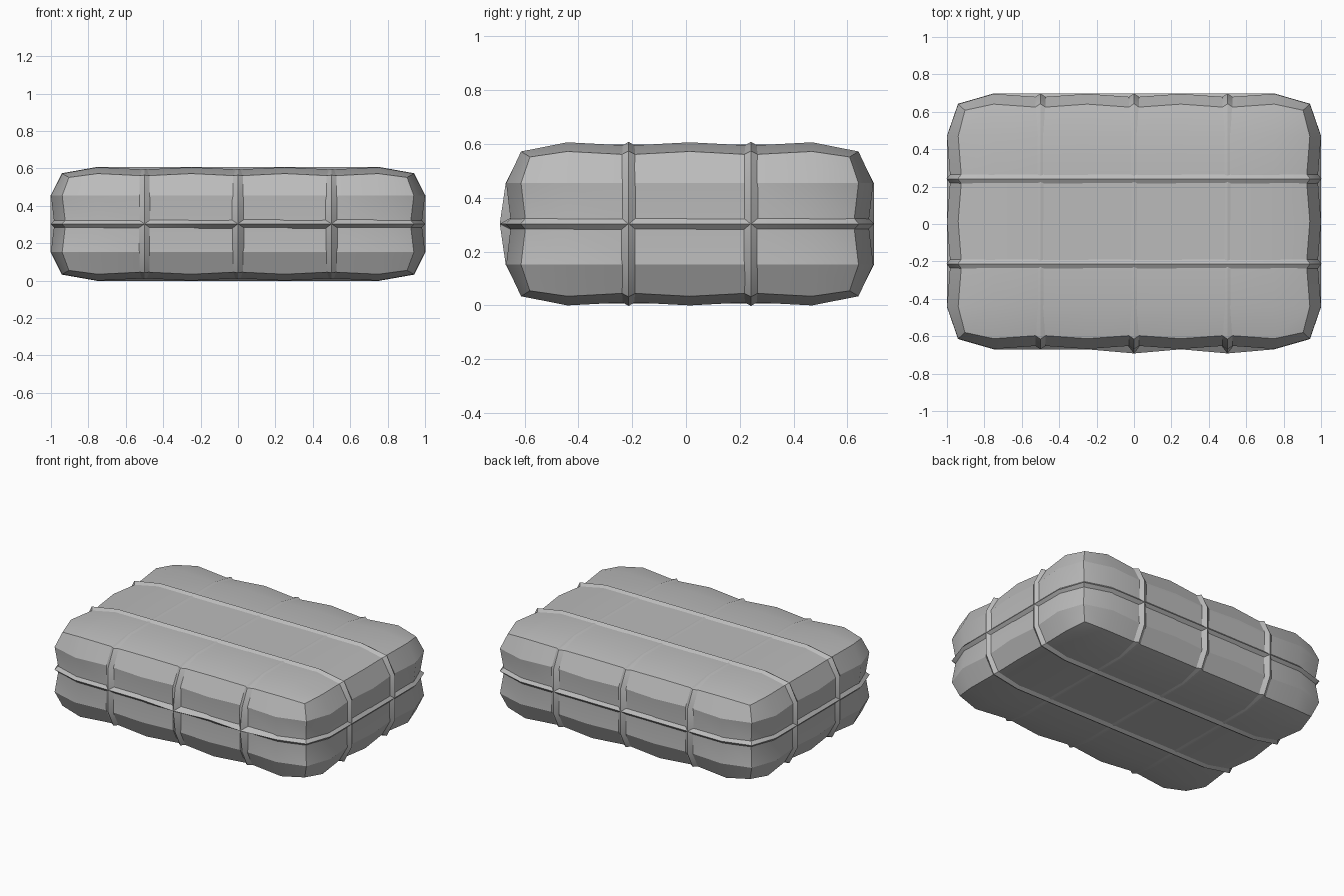
import bpy, bmesh, math
from mathutils import Vector

cube = bpy.data.objects.get("Cube")
if cube:
    bpy.data.objects.remove(cube, do_unlink=True)

HALF = Vector((1.0, 0.682, 0.303))      # half size of the bundle
CENTRE = Vector((0, 0.014, 0.303))
CELLS = (4, 3, 2)                       # puffed cells along each axis
EDGE = (0.06, 0.055, 0.034)             # pull-in at box edges
DIP = (0.018, 0.018, 0.012)             # pull-in under the straps

grey = bpy.data.materials.new("wrap_grey")
grey.use_nodes = True
grey.diffuse_color = (0.5, 0.5, 0.5, 1)
grey.node_tree.nodes["Principled BSDF"].inputs["Base Color"].default_value = (0.5, 0.5, 0.5, 1)


def kind(p, a):
    """Tell whether a lattice point lies on a box side, a strap line or a cell middle."""
    if abs(abs(p[a]) - HALF[a]) < 1e-4:
        return "side"
    t = (p[a] / HALF[a] + 1) / 2 * CELLS[a]
    return "strap" if abs(t - round(t)) < 1e-3 else "middle"


def puff(p):
    """Move a lattice point of the box onto the puffed surface."""
    q = p.copy()
    for a in range(3):
        if kind(p, a) == "side":
            others = [kind(p, b) for b in range(3) if b != a]
            n = others.count("side")
            inset = EDGE[a] * (n if n < 2 else 1.6)
            if "strap" in others:
                inset += DIP[a]
            q[a] -= math.copysign(inset, p[a])
    return q


def finish(name, bm, angle):
    bmesh.ops.recalc_face_normals(bm, faces=bm.faces)
    mesh = bpy.data.meshes.new(name)
    bm.to_mesh(mesh)
    bm.free()
    mesh.materials.append(grey)
    obj = bpy.data.objects.new(name, mesh)
    obj.location = CENTRE
    bpy.context.collection.objects.link(obj)
    bpy.ops.object.select_all(action="DESELECT")
    obj.select_set(True)
    bpy.context.view_layer.objects.active = obj
    bpy.ops.object.shade_smooth_by_angle(angle=math.radians(angle))
    return obj


# Puffed body: a box sliced at strap lines and cell middles
bm = bmesh.new()
bmesh.ops.create_cube(bm, size=2)
for v in bm.verts:
    v.co = v.co * HALF
for a in range(3):
    axis = Vector((a == 0, a == 1, a == 2))
    for i in range(1, 2 * CELLS[a]):
        bmesh.ops.bisect_plane(bm, geom=bm.verts[:] + bm.edges[:] + bm.faces[:],
                               plane_co=axis * HALF[a] * (i / CELLS[a] - 1), plane_no=axis)
for v in bm.verts:
    v.co = puff(v.co)
finish("puffed_body", bm, 25)


def strap(name, a, at, width, lift):
    """A ridged band around the body, square to axis a."""
    b, c = [k for k in range(3) if k != a]
    nb, nc = 2 * CELLS[b], 2 * CELLS[c]
    loop = [(i, 0) for i in range(nb)] + [(nb, j) for j in range(nc)]
    loop += [(i, nc) for i in range(nb, 0, -1)] + [(0, j) for j in range(nc, 0, -1)]
    bm = bmesh.new()
    rows = []
    for i, j in loop:
        p = Vector()
        p[a] = at
        p[b] = HALF[b] * (2 * i / nb - 1)
        p[c] = HALF[c] * (2 * j / nc - 1)
        out = Vector([math.copysign(lift[k], p[k]) if kind(p, k) == "side" else 0
                      for k in range(3)])
        base = puff(p) - out.normalized() * 0.005
        peak = puff(p) + out
        # Front knots where straps cross
        if kind(p, 1) == "side" and p.y < 0 and abs(p.z) < 0.01 and p.x > -0.1 \
                and kind(p, 0) == "strap":
            peak.y -= 0.022
        side = Vector()
        side[a] = width
        rows.append([bm.verts.new(q) for q in (base - side, peak, base + side)])
    for r, s in zip(rows, rows[1:] + rows[:1]):
        for k in range(3):
            m = (k + 1) % 3
            bm.faces.new((r[k], r[m], s[m], s[k]))
    finish(name, bm, 25)


# Straps along all three directions
for n, x in enumerate((-0.5, 0, 0.5)):
    strap(f"cross_strap_{n + 1}", 0, x, 0.037, (0.02, 0.02, 0.004))
for n, y in enumerate((-1, 1)):
    strap(f"long_strap_{n + 1}", 1, y * HALF.y / 3, 0.032, (0.02, 0.02, 0.014))
strap("middle_strap", 2, 0, 0.026, (0.019, 0.02, 0.02))
